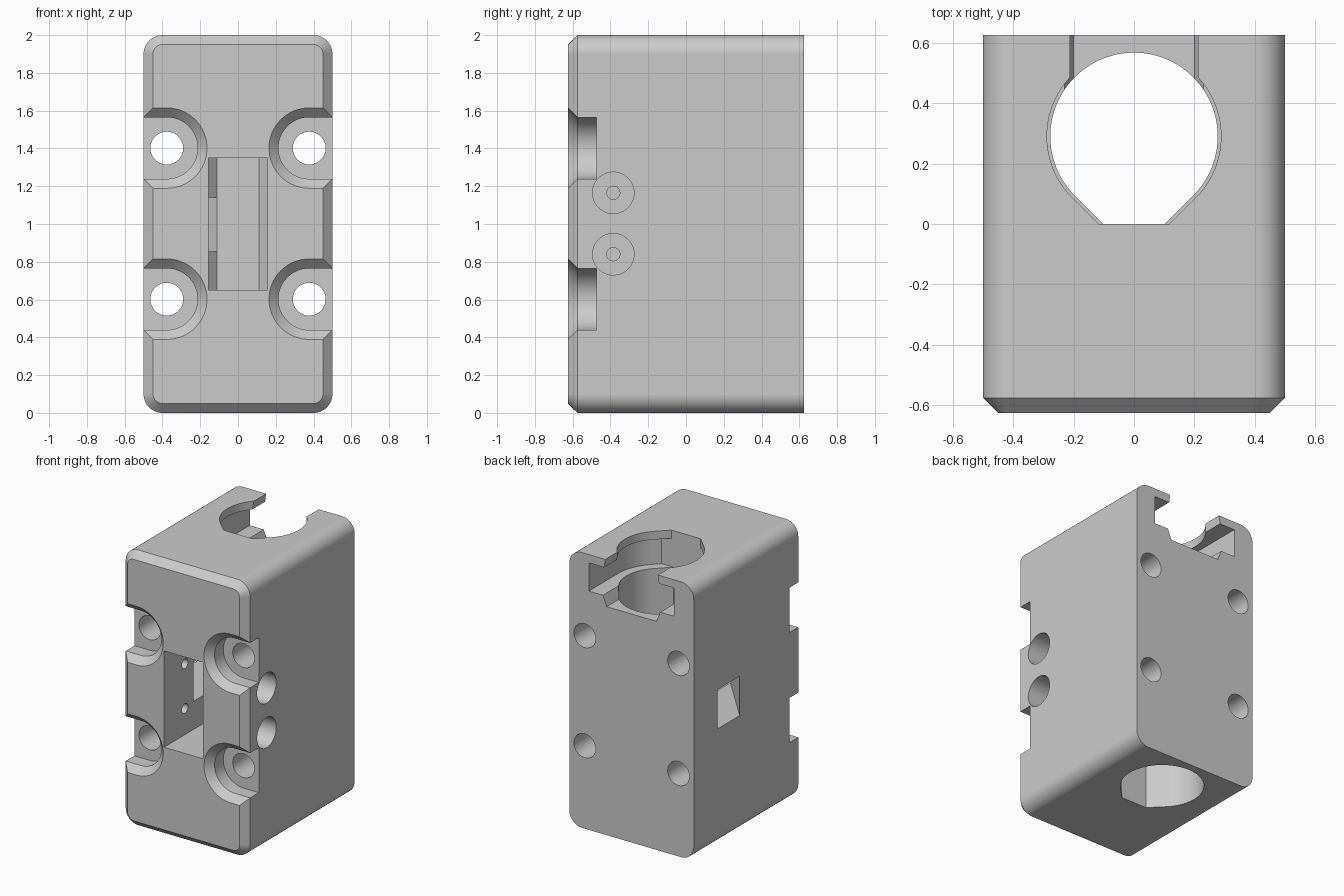
import bpy, bmesh
from math import sin, cos, pi, radians
from mathutils import Vector

cube = bpy.data.objects.get("Cube")
if cube:
    bpy.data.objects.remove(cube, do_unlink=True)

GREY = (0.6, 0.6, 0.6, 1)
grey = bpy.data.materials.new("plain grey")
grey.use_nodes = True
grey.diffuse_color = GREY
grey.node_tree.nodes["Principled BSDF"].inputs["Base Color"].default_value = GREY


def loft(name, loops):
    """Solid through matching closed loops, capped at both ends."""
    bm = bmesh.new()
    rings = [[bm.verts.new(p) for p in loop] for loop in loops]
    for a, b in zip(rings, rings[1:]):
        for i in range(len(a)):
            j = (i + 1) % len(a)
            bm.faces.new((a[i], a[j], b[j], b[i]))
    bm.faces.new(rings[0][::-1])
    bm.faces.new(rings[-1])
    bmesh.ops.recalc_face_normals(bm, faces=bm.faces)
    mesh = bpy.data.meshes.new(name)
    bm.to_mesh(mesh)
    bm.free()
    mesh.materials.append(grey)
    ob = bpy.data.objects.new(name, mesh)
    bpy.context.collection.objects.link(ob)
    return ob


def arc(cx, cy, r, start, end, n):
    step = (end - start) / n
    return [(cx + r * cos(radians(start + i * step)),
             cy + r * sin(radians(start + i * step))) for i in range(n + 1)]


def along_y(pts, y):
    return [(a, y, b) for a, b in pts]


def along_z(pts, z):
    return [(a, b, z) for a, b in pts]


def along_x(pts, x):
    return [(x, a, b) for a, b in pts]


def rounded_rect(hw, z0, z1, r):
    corners = ((hw - r, z1 - r, 0), (r - hw, z1 - r, 90),
               (r - hw, z0 + r, 180), (hw - r, z0 + r, 270))
    return [p for x, z, a in corners for p in arc(x, z, r, a, a + 90, 12)]


def teardrop(r, cy=0.29, flat=0.0):
    """Circle with tangents at 45 degrees running to a flat front side."""
    w = r * 2 ** 0.5 - cy + flat
    return arc(0, cy, r, -45, 225, 72) + [(-w, flat), (w, flat)]


# Body: rounded block with a chamfered front rim
FRONT, BACK, RIM = -0.625, 0.625, 0.05
outer = rounded_rect(0.5, 0, 2, 0.1)
body = loft("housing_body", [
    along_y(rounded_rect(0.5 - RIM, RIM, 2 - RIM, 0.05), FRONT),
    along_y(outer, FRONT + RIM), along_y(outer, BACK)])


def cut(cutter):
    cutter.hide_render = True
    mod = body.modifiers.new("cut", 'BOOLEAN')
    mod.operation = 'DIFFERENCE'
    mod.solver = 'EXACT'
    mod.object = cutter
    bpy.context.view_layer.objects.active = body
    bpy.ops.object.modifier_apply(modifier=mod.name)
    bpy.data.objects.remove(cutter, do_unlink=True)


def prism(name, pts, place, a, b):
    return loft(name, [place(pts, a), place(pts, b)])


# Vertical bore, wide neck cavity under the top lip, and lip opening
cut(prism("bore", teardrop(0.277), along_z, -0.1, 1.8))
cut(prism("neck_cavity", teardrop(0.343), along_z, 1.735, 1.94))
cut(prism("lip_opening", teardrop(0.288), along_z, 1.9, 2.1))


# Slots that open those cavities to the back
def back_slot(name, w0, w1, z0, z1):
    pts = [(-w0, z0), (w0, z0), (w1, z1), (-w1, z1)]
    cut(prism(name, pts, along_y, 0.29, 0.7))


back_slot("neck_slot", 0.343, 0.343, 1.735, 1.94)
back_slot("lip_slot", 0.226, 0.21, 1.9, 2.01)
back_slot("lower_slot", 0.2, 0.232, 1.66, 1.74)

# Corner bolt seats, open to the sides, with through holes
for s in (-1, 1):
    for z in (0.602, 1.402):
        def seat(r):
            half = arc(0.377, z, r, 90, 270, 32)
            return [(s * x, h) for x, h in half + [(0.7, z - r), (0.7, z + r)]]
        cut(loft("bolt_seat", [along_y(seat(r), y) for r, y in (
            (0.263, FRONT - RIM), (0.163, FRONT + RIM), (0.163, -0.475))]))
        cut(prism("bolt_hole", arc(s * 0.377, z, 0.087, 0, 350, 35),
                  along_y, -0.8, 0.8))

# Front pocket, narrowing at its floor
POCKET = 0.157


def pocket_loop(w, y):
    return along_y([(-w, 0.65), (w, 0.65), (w, 1.35), (-w, 1.35)], y)


cut(loft("front_pocket", [pocket_loop(POCKET, -0.7), pocket_loop(POCKET, -0.083),
                          pocket_loop(0.112, -0.038)]))

# Slanted cable window from the pocket to the right side
window = [(-0.6, 0.21), (-0.6, 0.45), (-0.112, -0.038), (-0.1, -0.3), (-0.157, -0.285)]
cut(prism("cable_window", window, along_z, 0.855, 1.14))

# Cross screws: wide head bores on the left, thin holes across the pocket
for z in (0.84, 1.165):
    cut(prism("screw_head_bore", arc(-0.385, z, 0.11, 0, 350, 35), along_x, 0.25, 0.7))
    cut(prism("screw_hole", arc(-0.385, z, 0.035, 0, 345, 23), along_x, -0.4, 0.3))

# Smooth curves with crisp edges and flat planes
bpy.ops.object.select_all(action='DESELECT')
body.select_set(True)
bpy.context.view_layer.objects.active = body
bpy.ops.object.shade_smooth_by_angle(angle=radians(25))
normals = body.modifiers.new("flat planes", 'WEIGHTED_NORMAL')
normals.keep_sharp = True
